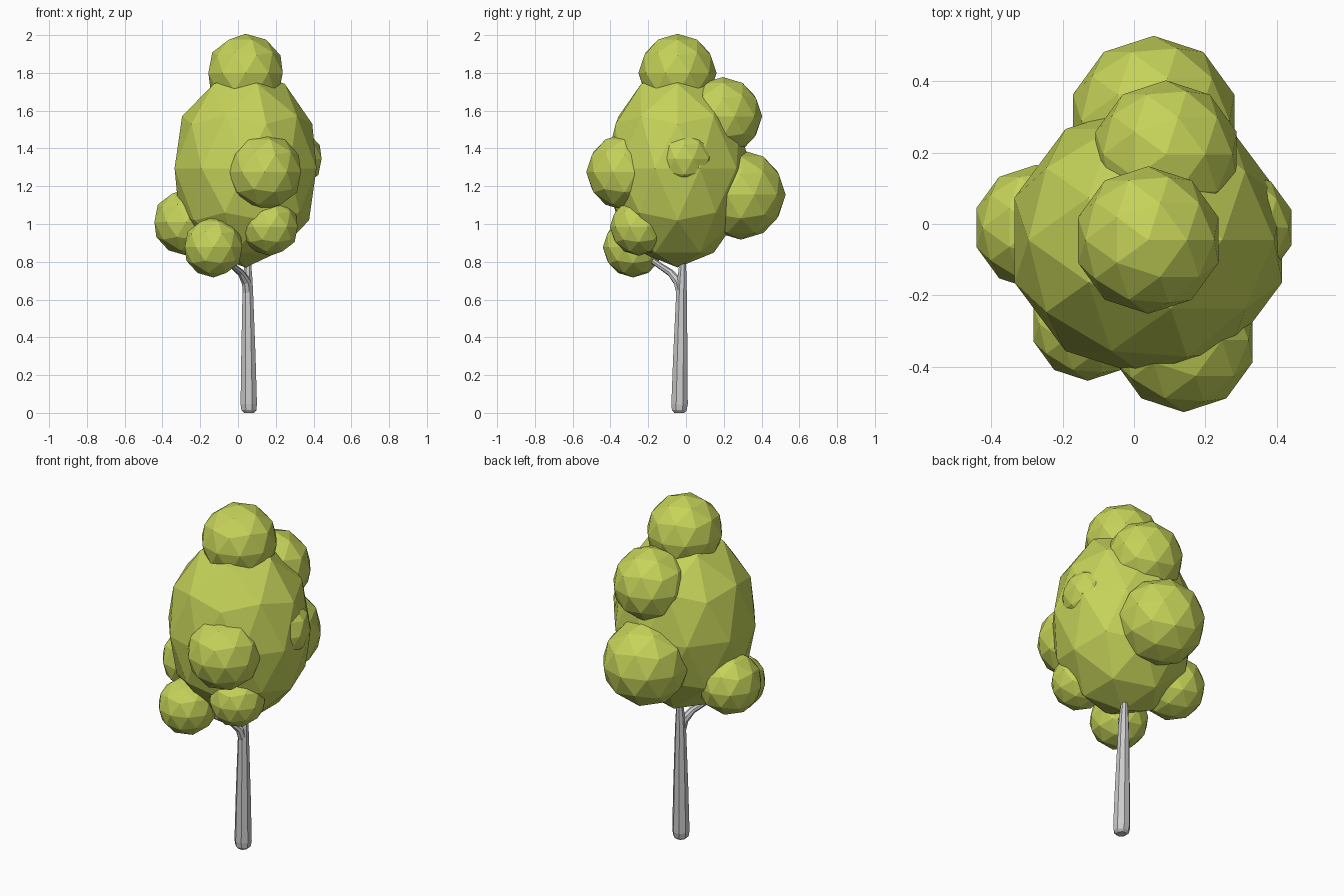
import bpy, bmesh, math
from mathutils import Vector

if "Cube" in bpy.data.objects:
    bpy.data.objects.remove(bpy.data.objects["Cube"])

leaf = bpy.data.materials.new("leaf_green")
leaf.diffuse_color = (0.56, 0.65, 0.10, 1)
leaf.use_nodes = True
leaf.node_tree.nodes["Principled BSDF"].inputs["Base Color"].default_value = leaf.diffuse_color


def finish(bm, name, mat=None):
    bmesh.ops.recalc_face_normals(bm, faces=bm.faces)
    me = bpy.data.meshes.new(name)
    bm.to_mesh(me)
    bm.free()
    ob = bpy.data.objects.new(name, me)
    bpy.context.collection.objects.link(ob)
    if mat:
        me.materials.append(mat)
    return ob


def clump(name, loc, radii):
    """Faceted leaf ball."""
    bm = bmesh.new()
    bmesh.ops.create_icosphere(bm, subdivisions=2, radius=1)
    for v in bm.verts:
        v.co = Vector(a * r + c for a, r, c in zip(v.co, radii, loc))
    return finish(bm, name, leaf)


def limb(name, path, sides=8):
    """Tapered tube through (x, y, z, radius) points."""
    bm = bmesh.new()
    pts = [Vector(p[:3]) for p in path]
    rings = []
    for i, p in enumerate(pts):
        d = pts[min(i + 1, len(pts) - 1)] - pts[max(i - 1, 0)]
        q = Vector((0, 0, 1)).rotation_difference(d)
        ring = []
        for k in range(sides):
            a = math.tau * (k + 0.5) / sides
            r = path[i][3]
            ring.append(bm.verts.new(p + q @ Vector((r * math.cos(a), r * math.sin(a), 0))))
        rings.append(ring)
    for lo, hi in zip(rings, rings[1:]):
        for k in range(sides):
            n = (k + 1) % sides
            bm.faces.new((lo[k], lo[n], hi[n], hi[k]))
    bm.faces.new(rings[0])
    bm.faces.new(rings[-1])
    return finish(bm, name)


# Crown: one tall egg and smaller clumps around it
clump("main_crown", (0.04, -0.045, 1.295), (0.395, 0.385, 0.525))
for name, loc, r in [
    ("top_clump", (0.04, -0.045, 1.80), 0.207),
    ("front_clump", (0.14, -0.325, 1.275), 0.203),
    ("left_clump", (-0.275, -0.01, 1.01), 0.176),
    ("low_front_left_clump", (-0.13, -0.28, 0.877), 0.16),
    ("low_front_right_clump", (0.17, -0.25, 0.985), 0.153),
    ("low_back_clump", (0.055, 0.29, 1.155), 0.238),
    ("high_back_clump", (0.09, 0.195, 1.57), 0.208),
    ("right_clump", (0.29, -0.01, 1.345), 0.16),
]:
    clump(name, loc, (r, r, r))

# Trunk with a rounded foot, and its side branch
limb("trunk", [(0.058, -0.036, 0.0, 0.028), (0.058, -0.036, 0.014, 0.042),
               (0.057, -0.034, 0.045, 0.047), (0.055, -0.030, 0.30, 0.041),
               (0.052, -0.024, 0.62, 0.031), (0.052, -0.022, 0.70, 0.027),
               (0.052, -0.018, 0.78, 0.020), (0.052, -0.018, 0.90, 0.018)])
limb("side_branch", [(0.052, -0.026, 0.63, 0.026), (0.043, -0.042, 0.695, 0.026),
                     (0.015, -0.082, 0.742, 0.019), (-0.03, -0.14, 0.78, 0.016),
                     (-0.10, -0.24, 0.85, 0.014)])
